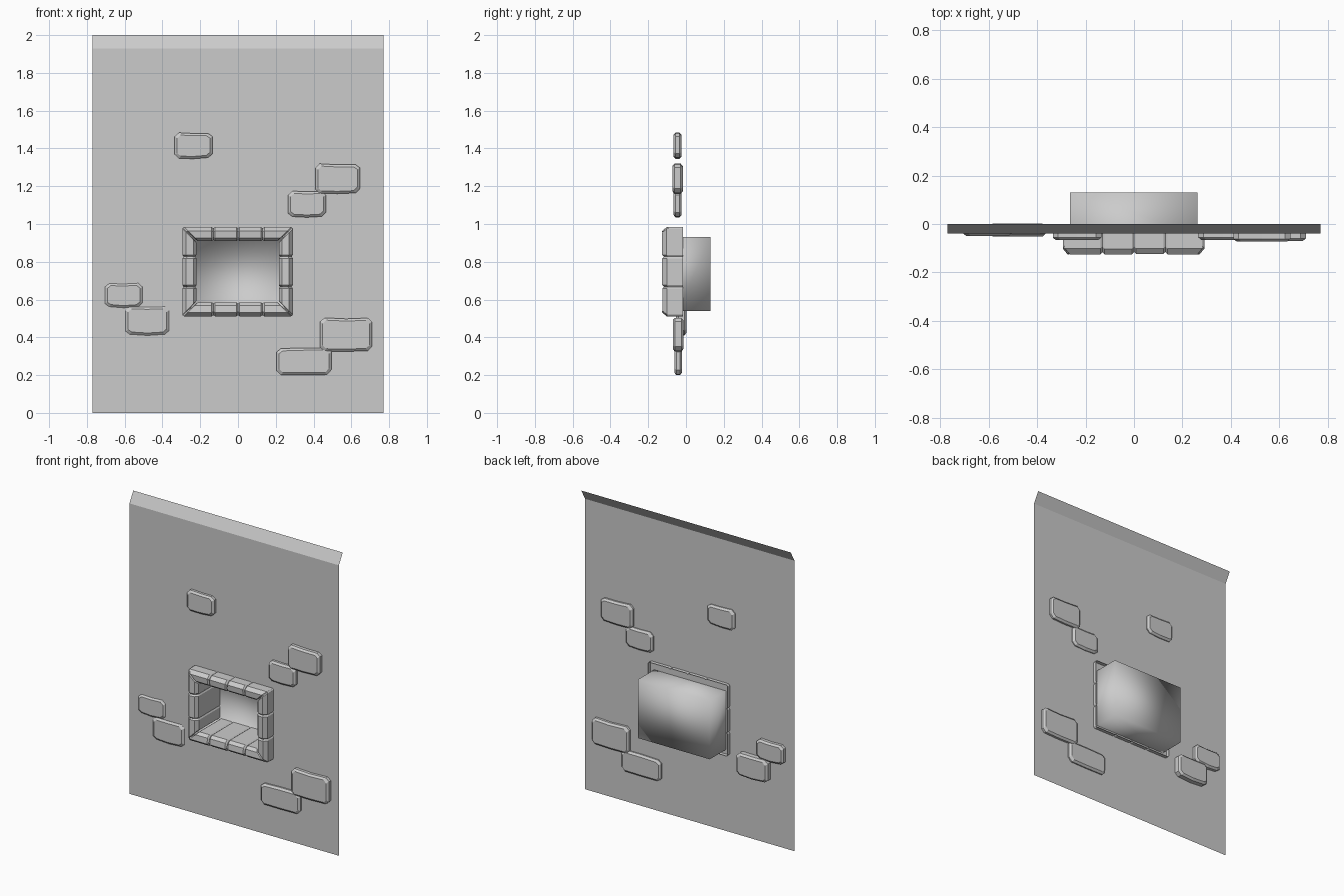
import bpy, bmesh, random
from mathutils import Vector

if "Cube" in bpy.data.objects:
    bpy.data.objects.remove(bpy.data.objects["Cube"])

random.seed(4)


def make_object(name, bm, smooth=False):
    bmesh.ops.recalc_face_normals(bm, faces=bm.faces)
    mesh = bpy.data.meshes.new(name)
    bm.to_mesh(mesh)
    bm.free()
    for p in mesh.polygons:
        p.use_smooth = smooth
    obj = bpy.data.objects.new(name, mesh)
    bpy.context.collection.objects.link(obj)
    return obj


def rect(x0, x1, z0, z1, y):
    return [(x0, y, z0), (x1, y, z0), (x1, y, z1), (x0, y, z1)]


def bridge(bm, a, b, closed=True):
    n = len(a)
    for i in range(n if closed else n - 1):
        j = (i + 1) % n
        bm.faces.new((a[i], a[j], b[j], b[i]))


def ring(bm, pts):
    return [bm.verts.new(p) for p in pts]


WALL_Y, BACK_Y = -0.04, 0.129
NICHE = (-0.265, 0.262, 0.54, 0.93)

# Wall sheet with the niche opening and a sloped top strip
bm = bmesh.new()
outer = ring(bm, rect(-0.77, 0.77, 0, 1.93, WALL_Y))
inner = ring(bm, rect(*NICHE, WALL_Y))
bridge(bm, outer, inner)
top = ring(bm, [(0.77, 0, 2), (-0.77, 0, 2)])
bm.faces.new((outer[3], outer[2], top[0], top[1]))
make_object("wall", bm)

# Niche: open smooth-shaded box behind the wall
bm = bmesh.new()
front = ring(bm, rect(*NICHE, WALL_Y))
back = ring(bm, rect(*NICHE, BACK_Y))
bridge(bm, front, back)
bm.faces.new(back)
make_object("niche", bm, smooth=True)

# Frame blocks: profile of (outward offset, depth), lining the niche
PROFILE = [(0, 0.127), (0, -0.098), (0.016, -0.118), (0.054, -0.122),
           (0.074, -0.098), (0.074, -0.016)]
CX, CZ, HW, HH = -0.002, 0.7475, 0.218, 0.162
GAP = 0.009


def frame_side(name, half, cuts, place):
    edges = [-half] + cuts + [half]
    for k in range(len(edges) - 1):
        lo, hi = edges[k], edges[k + 1]
        lift = random.uniform(-0.005, 0.002)
        bm = bmesh.new()
        rows = []
        for t, inward, small in ((lo, 0, True), (lo, GAP, False),
                                 (hi, -GAP, False), (hi, 0, True)):
            row = []
            for o, y in PROFILE:
                # mitred ends spread with the outward offset
                spread = o if t == half else -o if t == -half else 0
                if y < -0.09:
                    y += lift + (0.009 if small else 0)
                if small:
                    o += 0.006 if o < 0.035 else -0.006
                row.append(bm.verts.new(place(t + spread + inward, o, y)))
            rows.append(row)
        for a, b in zip(rows, rows[1:]):
            bridge(bm, a, b, closed=False)
        make_object(f"{name}_{k + 1}", bm)


row_cuts, side_cuts = [-0.128, 0.002, 0.132], [-0.08, 0.08]
frame_side("frame_top_block", HW, row_cuts,
           lambda t, o, y: (CX + t, y, CZ + HH + o))
frame_side("frame_bottom_block", HW, row_cuts,
           lambda t, o, y: (CX + t, y, CZ - HH - o))
frame_side("frame_left_block", HH, side_cuts,
           lambda t, o, y: (CX - HW - o, y, CZ + t))
frame_side("frame_right_block", HH, side_cuts,
           lambda t, o, y: (CX + HW + o, y, CZ + t))


# Loose stones: bevelled slabs with clipped, slightly uneven outlines
def stone(name, x0, x1, z0, z1, y0, y1):
    c = Vector(((x0 + x1) / 2, 0, (z0 + z1) / 2))
    w, h, k = (x1 - x0) / 2, (z1 - z0) / 2, 0.022
    j = lambda: random.uniform(0, 0.007)
    outline = [(-w + k, -h + j()), (0, -h), (w - k, -h + j()), (w, -h + k + j()),
               (w, h - k), (w - k, h - j()), (0, h - j()), (-w + k, h - j()),
               (-w, h - k), (-w, -h + k)]
    bm = bmesh.new()
    rings = []
    for y, inset in ((y0, 0.013), (y0 + 0.011, 0), (y1 - 0.011, 0), (y1, 0.013)):
        sx, sz = 1 - inset / w, 1 - inset / h
        rings.append(ring(bm, [c + Vector((x * sx, y, z * sz)) for x, z in outline]))
    for a, b in zip(rings, rings[1:]):
        bridge(bm, a, b)
    bm.faces.new(rings[0])
    bm.faces.new(rings[-1])
    make_object(name, bm)


STONES = [
    (-0.335, -0.135, 1.345, 1.485, -0.067, -0.023),
    (0.41, 0.645, 1.16, 1.32, -0.072, -0.017),
    (0.265, 0.465, 1.035, 1.175, -0.066, -0.023),
    (-0.705, -0.505, 0.555, 0.69, -0.05, -0.008),
    (-0.595, -0.365, 0.41, 0.565, -0.052, 0.002),
    (0.205, 0.495, 0.2, 0.345, -0.062, -0.021),
    (0.435, 0.71, 0.325, 0.505, -0.07, -0.014),
]
for i, s in enumerate(STONES):
    stone(f"wall_stone_{i + 1}", *s)
